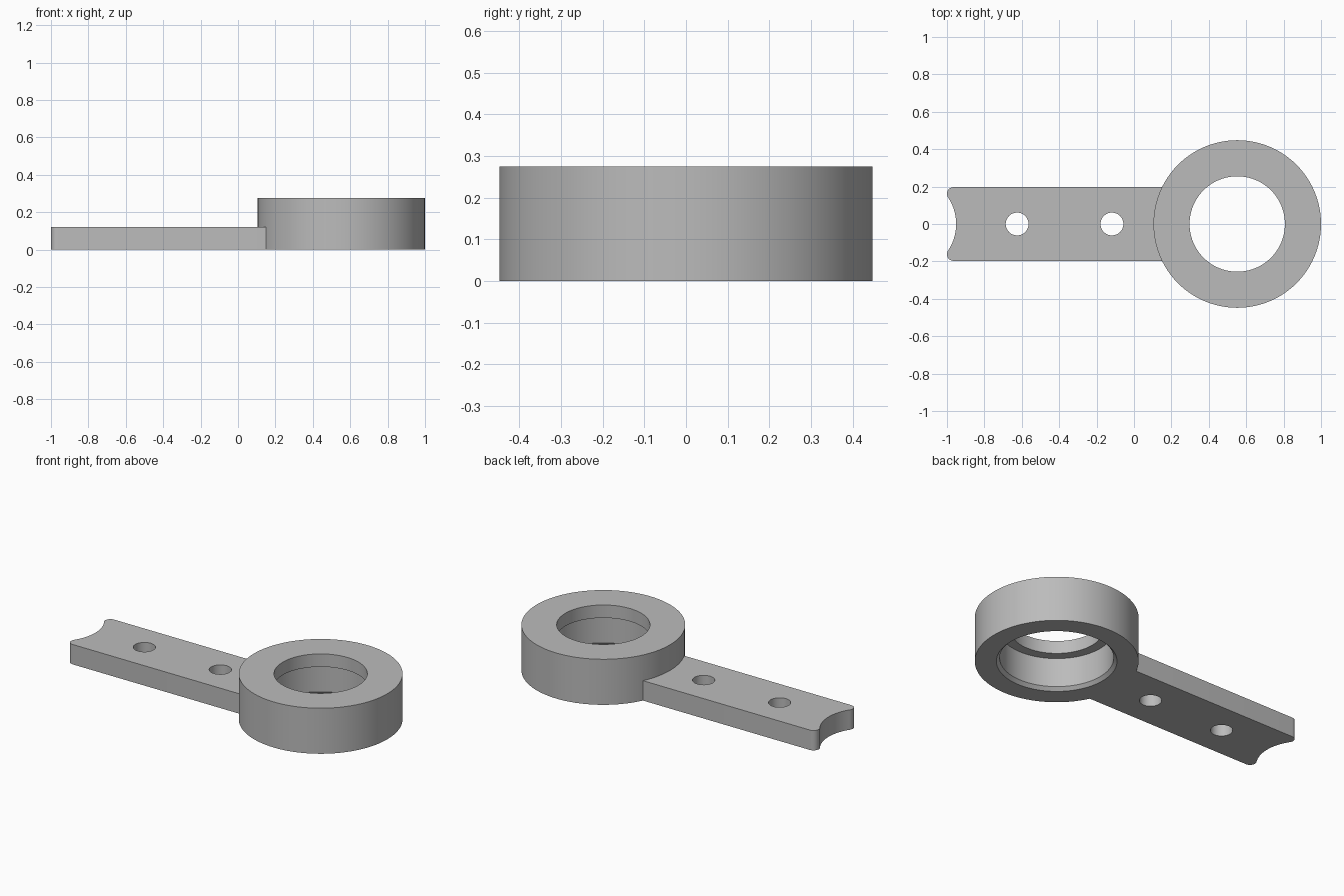
import bpy, bmesh
from math import cos, sin, pi, atan2, radians

if "Cube" in bpy.data.objects:
    bpy.data.objects.remove(bpy.data.objects["Cube"], do_unlink=True)

RING_X, RING_R, RING_H = 0.552, 0.448, 0.275
ARM_W, ARM_H = 0.197, 0.12
SEGMENTS = 96

steel = bpy.data.materials.new("plain grey")
steel.use_nodes = True
grey = (0.5, 0.5, 0.5, 1)
steel.diffuse_color = grey
steel.node_tree.nodes["Principled BSDF"].inputs["Base Color"].default_value = grey


def make_object(name, bm):
    bmesh.ops.recalc_face_normals(bm, faces=bm.faces)
    mesh = bpy.data.meshes.new(name)
    bm.to_mesh(mesh)
    bm.free()
    mesh.materials.append(steel)
    obj = bpy.data.objects.new(name, mesh)
    bpy.context.collection.objects.link(obj)
    return obj


def lathe(name, profile, x):
    """Revolve a closed (radius, z) profile around a vertical axis at x."""
    bm = bmesh.new()
    rings = []
    for i in range(SEGMENTS):
        a = 2 * pi * i / SEGMENTS
        rings.append([bm.verts.new((x + r * cos(a), r * sin(a), z)) for r, z in profile])
    n = len(profile)
    for i in range(SEGMENTS):
        p, q = rings[i], rings[(i + 1) % SEGMENTS]
        for j in range(n):
            k = (j + 1) % n
            bm.faces.new((p[j], q[j], q[k], p[k]))
    return make_object(name, bm)


def prism(name, outline, z0, z1):
    bm = bmesh.new()
    face = bm.faces.new([bm.verts.new((x, y, z0)) for x, y in outline])
    up = bmesh.ops.extrude_face_region(bm, geom=[face])["geom"]
    for v in up:
        if isinstance(v, bmesh.types.BMVert):
            v.co.z = z1
    return make_object(name, bm)


def arc(cx, cy, r, a0, a1, n):
    return [(cx + r * cos(a0 + (a1 - a0) * i / n), cy + r * sin(a0 + (a1 - a0) * i / n))
            for i in range(n + 1)]


def boolean(target, other, operation):
    mod = target.modifiers.new(operation.title(), 'BOOLEAN')
    mod.operation, mod.object, mod.solver = operation, other, 'EXACT'
    bpy.context.view_layer.objects.active = target
    bpy.ops.object.modifier_apply(modifier=mod.name)
    bpy.data.objects.remove(other, do_unlink=True)


# Ring: wide bore below, narrow lip on top, chamfered lower rim
bracket = lathe("ring_bracket", [(RING_R, 0), (RING_R, RING_H), (0.255, RING_H),
                                 (0.255, 0.197), (0.312, 0.197), (0.312, 0.02),
                                 (0.33, 0)], RING_X)

# Arm: concave end running tangentially into rounded tips
tip_r, tip_x = 0.035, -0.965
tip_y = ARM_W - tip_r
notch_x, notch_r = -1.207, 0.256
meet = atan2(tip_y, tip_x - notch_x)
half = arc(tip_x, tip_y, tip_r, radians(90), pi + meet, 12)
notch = arc(notch_x, 0, notch_r, meet, -meet, 24)[1:-1]
outline = [(0.2, ARM_W)] + half + notch + [(x, -y) for x, y in reversed(half)] + [(0.2, -ARM_W)]
arm = prism("arm", outline, 0, ARM_H)

# Two screw holes through the arm
for x in (-0.625, -0.118):
    boolean(arm, prism("hole_cutter", arc(x, 0, 0.061, 0, 2 * pi, 48)[:-1], -0.1, 0.3),
            'DIFFERENCE')

boolean(bracket, arm, 'UNION')

# Smooth curved walls, crisp edges
bpy.ops.object.select_all(action='DESELECT')
bracket.select_set(True)
bpy.context.view_layer.objects.active = bracket
bpy.ops.object.shade_smooth_by_angle(angle=radians(30))
